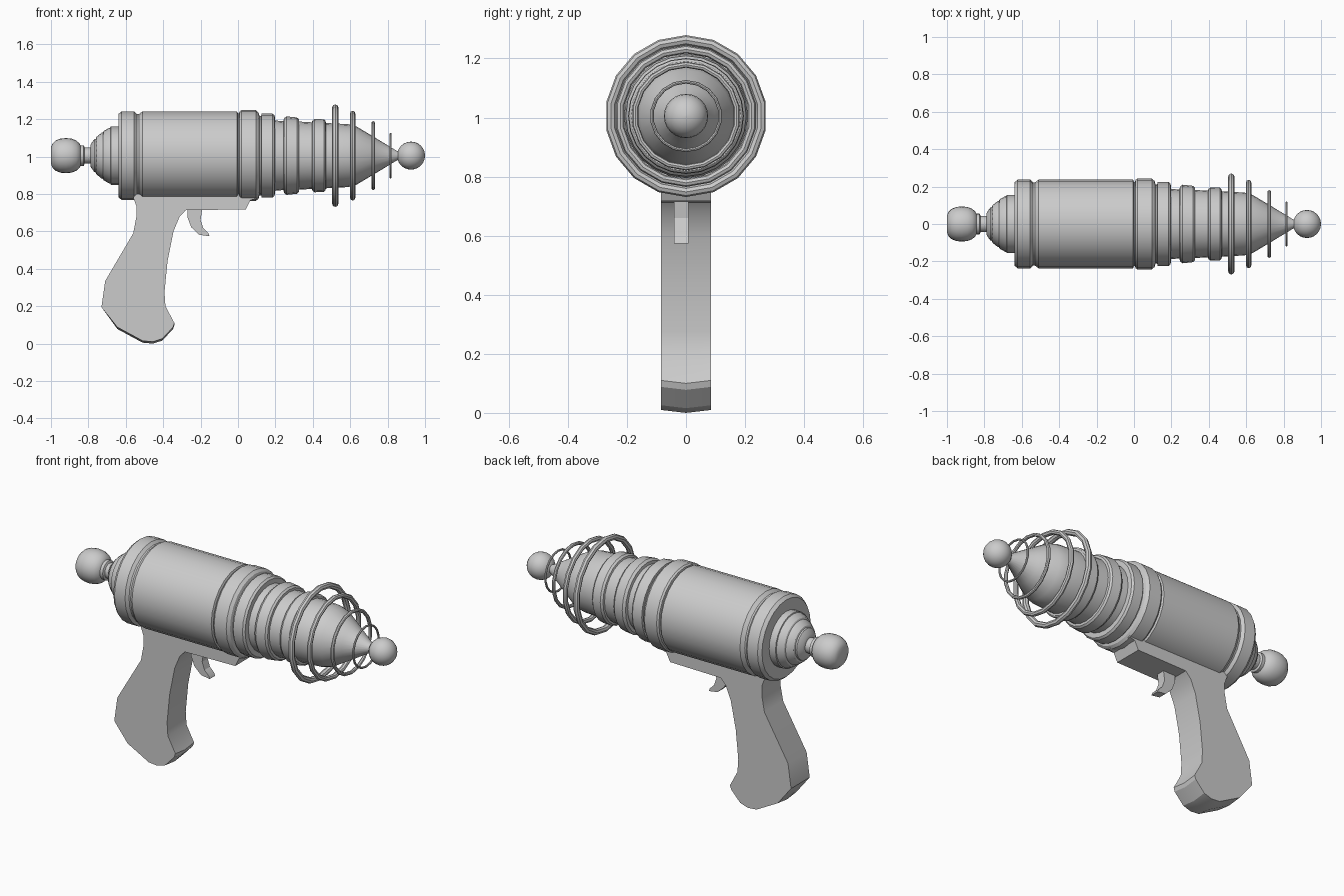
import bpy, bmesh, math

if "Cube" in bpy.data.objects:
    bpy.data.objects.remove(bpy.data.objects["Cube"])

AXIS_Z = 1.005


def finish(name, bm, smooth=True, angle=32):
    bmesh.ops.recalc_face_normals(bm, faces=bm.faces)
    me = bpy.data.meshes.new(name)
    bm.to_mesh(me)
    bm.free()
    ob = bpy.data.objects.new(name, me)
    bpy.context.collection.objects.link(ob)
    if smooth:
        bpy.ops.object.select_all(action='DESELECT')
        ob.select_set(True)
        bpy.context.view_layer.objects.active = ob
        bpy.ops.object.shade_smooth_by_angle(angle=math.radians(angle))
    return ob


def lathe(name, profile, sides=24, closed=False):
    """Spin (x, radius) points around the barrel axis."""
    bm = bmesh.new()
    rings = []
    for x, r in profile:
        ring = []
        for i in range(sides):
            a = 2 * math.pi * i / sides
            ring.append(bm.verts.new((x, r * math.sin(a), AXIS_Z + r * math.cos(a))))
        rings.append(ring)
    pairs = list(zip(rings, rings[1:]))
    if closed:
        pairs.append((rings[-1], rings[0]))
    for a, b in pairs:
        for i in range(sides):
            j = (i + 1) % sides
            bm.faces.new((a[i], a[j], b[j], b[i]))
    if not closed:
        bm.faces.new(rings[0])
        bm.faces.new(rings[-1])
    return finish(name, bm)


def slab(name, slices):
    """Join matching (x, z) outlines placed at successive y values."""
    bm = bmesh.new()
    loops = [[bm.verts.new((x, y, z)) for x, z in pts] for y, pts in slices]
    n = len(loops[0])
    for a, b in zip(loops, loops[1:]):
        for i in range(n):
            j = (i + 1) % n
            bm.faces.new((a[i], a[j], b[j], b[i]))
    bm.faces.new(loops[0])
    bm.faces.new(loops[-1])
    return finish(name, bm, angle=25)


# Rear knob and neck
lathe("rear_knob", [(-1.0, .045), (-.992, .064), (-.975, .081), (-.95, .091), (-.92, .094),
                    (-.89, .091), (-.865, .081), (-.848, .066), (-.84, .05)])
lathe("rear_neck", [(-.86, .055), (-.825, .055), (-.82, .043), (-.77, .043)])

# Stepped rear cap
lathe("rear_cap", [(-.79, .04), (-.787, .062), (-.768, .088), (-.76, .09), (-.757, .1),
                   (-.73, .122), (-.722, .124), (-.718, .132), (-.69, .148), (-.682, .15),
                   (-.68, .156), (-.62, .156)])

# Main chamber with rear collar groove
lathe("chamber", [(-.64, .15), (-.64, .222), (-.622, .237), (-.555, .237), (-.54, .222),
                  (-.53, .222), (-.51, .237), (-.005, .237), (.0, .225), (.008, .225)])

# Barrel with raised bands
lathe("barrel", [(.005, .225), (.008, .236), (.018, .243), (.095, .243), (.11, .23), (.115, .212),
                 (.124, .212), (.126, .224), (.185, .224), (.196, .215), (.198, .188),
                 (.243, .184), (.246, .2), (.26, .21), (.315, .204), (.325, .195), (.327, .182),
                 (.395, .178), (.398, .188), (.41, .196), (.46, .194), (.468, .186), (.47, .175)])

# Tapered nose and tip
lathe("nose", [(.465, .175), (.59, .168), (.635, .155), (.73, .098), (.85, .025), (.88, .02)])
lathe("tip_ball", [(.925 - .075 * math.cos(t), .075 * math.sin(t))
                   for t in [math.pi * (i + .15) / 12.3 for i in range(13)]])

# Focusing rings: position, outer radius, tube radius
for k, (x, outer, tube) in enumerate([(.52, .274, .017), (.613, .24, .014),
                                      (.723, .184, .010), (.816, .122, .006)]):
    mid = outer - tube
    lathe(f"focus_ring_{k + 1}",
          [(x + tube * math.cos(t), mid + tube * math.sin(t))
           for t in [2 * math.pi * i / 8 for i in range(8)]], sides=18, closed=True)

# Grip with trigger plate, slightly creased along the middle of the base
grip = [(-.56, .80), (-.56, .78), (-.543, .735), (-.543, .68), (-.56, .59), (-.71, .335),
        (-.73, .195), (-.645, .088), (-.51, .015), (-.455, .01), (-.405, .026), (-.347, .088),
        (-.34, .11), (-.388, .2), (-.393, .275), (-.377, .44), (-.345, .6), (-.313, .677),
        (-.28, .713), (.042, .718), (.066, .767), (.10, .775), (.10, .80)]
middle = [(x, z - .01 if z < .15 else z) for x, z in grip]
slab("grip", [(-.085, grip), (0, middle), (.085, grip)])

# Trigger
trigger = [(-.27, .73), (-.27, .675), (-.25, .622), (-.207, .582), (-.152, .574), (-.158, .59),
           (-.185, .617), (-.2, .66), (-.19, .73)]
slab("trigger", [(-.041, trigger), (.009, trigger)])
